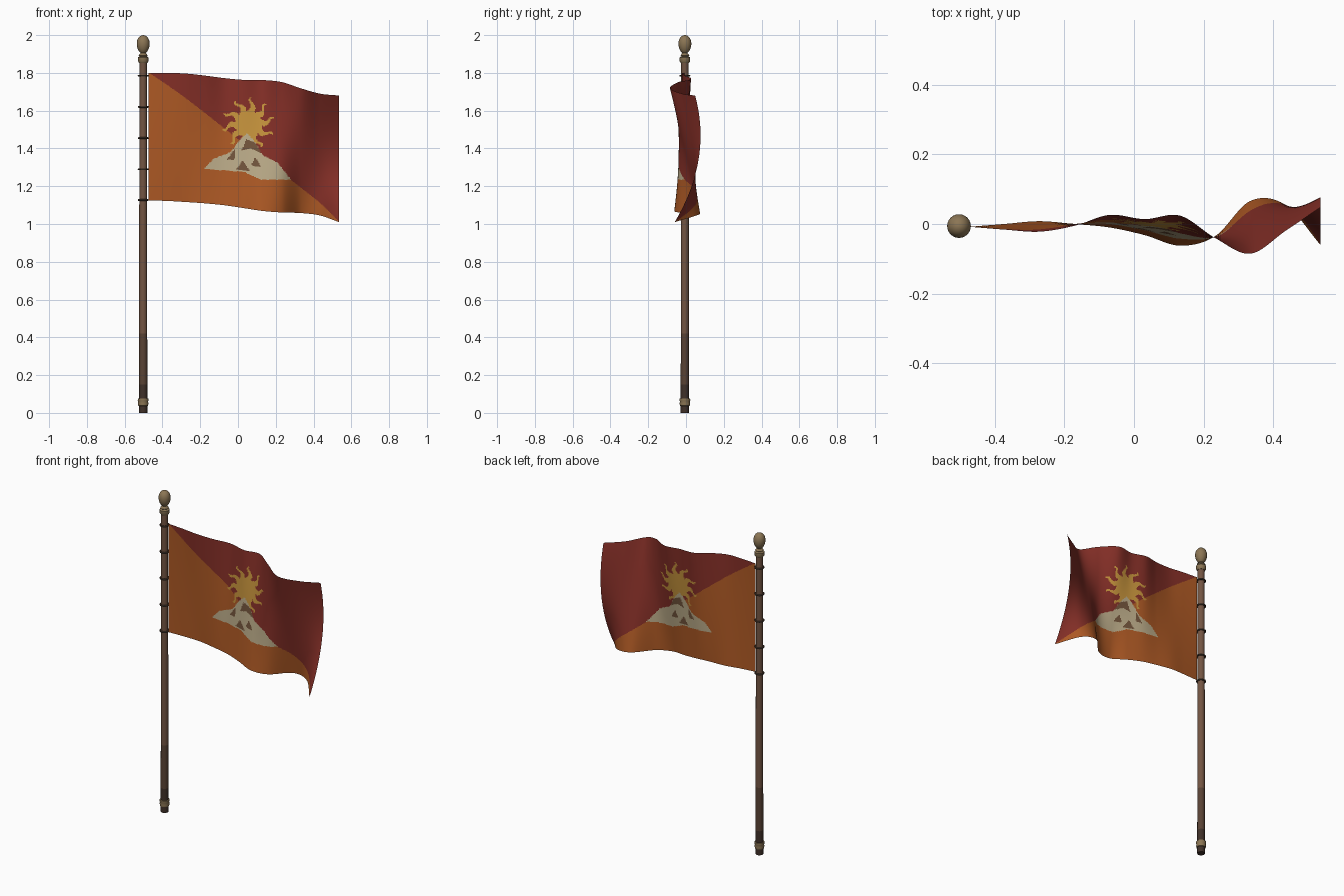
import bpy, bmesh, math
from mathutils import Vector

cube = bpy.data.objects.get("Cube")
if cube:
    bpy.data.objects.remove(cube, do_unlink=True)


def material(name, rgb):
    m = bpy.data.materials.new(name)
    m.use_nodes = True
    m.diffuse_color = (*rgb, 1)
    bsdf = m.node_tree.nodes["Principled BSDF"]
    bsdf.inputs["Base Color"].default_value = (*rgb, 1)
    bsdf.inputs["Roughness"].default_value = 0.8
    return m


orange = material("orange cloth", (0.42, 0.10, 0.018))
red = material("red cloth", (0.23, 0.028, 0.02))
gold = material("sun gold", (0.56, 0.29, 0.045))
cream = material("snow cream", (0.50, 0.41, 0.25))
rock = material("rock brown", (0.17, 0.09, 0.045))
wood = material("pole wood", (0.17, 0.09, 0.055))
mid_wood = material("shaded wood", (0.10, 0.055, 0.035))
dark_wood = material("dark wood", (0.05, 0.03, 0.022))
brass = material("old brass", (0.26, 0.18, 0.09))
iron = material("ring metal", (0.07, 0.045, 0.03))

POLE = Vector((-0.502, -0.006, 0))


def finish(name, bm, mats, angle=40):
    mesh = bpy.data.meshes.new(name)
    bm.to_mesh(mesh)
    bm.free()
    ob = bpy.data.objects.new(name, mesh)
    bpy.context.collection.objects.link(ob)
    for m in mats:
        mesh.materials.append(m)
    bpy.ops.object.select_all(action="DESELECT")
    ob.select_set(True)
    bpy.context.view_layer.objects.active = ob
    bpy.ops.object.shade_smooth_by_angle(angle=math.radians(angle))
    return ob


def lathe(name, profile, mats, sides=24, closed=False, rule=None):
    """Spin (radius, height) points round the pole axis."""
    bm = bmesh.new()
    pts = profile + profile[:1] if closed else profile
    verts = [bm.verts.new(POLE + Vector((r, 0, z))) for r, z in pts]
    edges = [bm.edges.new(pair) for pair in zip(verts, verts[1:])]
    bmesh.ops.spin(bm, geom=verts + edges, cent=POLE, axis=(0, 0, 1),
                   angle=math.tau, steps=sides, use_duplicate=False)
    bmesh.ops.remove_doubles(bm, verts=bm.verts, dist=0.00005)
    bmesh.ops.recalc_face_normals(bm, faces=bm.faces)
    if rule:
        for f in bm.faces:
            f.material_index = rule(f.calc_center_median())
    return finish(name, bm, mats)


# Pole, darkening towards the ground
lathe("pole", [(0, 0), (0.022, 0), (0.022, 0.15), (0.0215, 0.42), (0.02, 1.87), (0, 1.87)],
      [wood, mid_wood, dark_wood],
      rule=lambda c: 2 if c.z < 0.15 else 1 if c.z < 0.42 else 0)

# Egg-shaped finial on a turned neck
egg = [(0.034 * math.sin(t) * (1 + 0.1 * math.cos(t)), 1.95 + 0.05 * -math.cos(math.pi - t))
       for t in (math.pi * i / 14 for i in range(13))]
lathe("finial", egg + [(0.018, 1.9), (0.024, 1.893), (0.019, 1.888), (0.028, 1.882),
                       (0.028, 1.862), (0.022, 1.853), (0, 1.853)], [brass])

# Brass collar near the foot
lathe("foot_collar", [(0.02, 0.036), (0.026, 0.038), (0.028, 0.05), (0.026, 0.06),
                      (0.029, 0.066), (0.028, 0.075), (0.02, 0.077)], [brass])

# Rings that hold the cloth
for i, height in enumerate((1.785, 1.62, 1.455, 1.29, 1.127)):
    ring = [(0.024 + 0.005 * math.cos(a), height + 0.005 * math.sin(a))
            for a in (math.tau * k / 8 for k in range(8))]
    lathe(f"flag_ring_{i + 1}", ring, [iron], closed=True)

# Flag shape in thousandths, from the pole to the free edge
TOP_Y = [-8, -16, -22, -5, 26, 14, 24, -40, -85, -20, 48]
MID_Y = [-8, -8, -6, 0, 8, -8, -20, -38, -5, 38, 67]
LOW_Y = [-8, 0, 8, 0, -10, -32, -62, -35, 66, 55, -60]
TOP_Z = [1800, 1800, 1796, 1785, 1772, 1763, 1762, 1751, 1718, 1690, 1680]
LOW_Z = [1125, 1122, 1116, 1109, 1099, 1084, 1069, 1061, 1058, 1045, 1010]


def smooth(row, u):
    """Catmull-Rom curve through evenly spaced values."""
    n = len(row) - 1
    i = min(int(u * n), n - 1)
    t = u * n - i
    b, c = row[i], row[i + 1]
    a = row[i - 1] if i else 2 * b - c
    d = row[i + 2] if i + 2 <= n else 2 * c - b
    return (b + t * (c - a + t * (2 * a - 5 * b + 4 * c - d
            + t * (3 * (b - c) + d - a))) / 2) / 1000


def cloth(u, v):
    low, mid, top = (smooth(r, u) for r in (LOW_Y, MID_Y, TOP_Y))
    y = low * (1 - v) * (1 - 2 * v) + mid * 4 * v * (1 - v) + top * v * (2 * v - 1)
    z0, z1 = smooth(LOW_Z, u), smooth(TOP_Z, u)
    return Vector((-0.473 + 1.008 * u, y, z0 + (z1 - z0) * v))


# Emblem outlines as (x, z)
MOUNTAIN = [(-.18, 1.293), (-.13, 1.345), (-.04, 1.38), (.013, 1.45), (.05, 1.48), (.093, 1.43),
            (.13, 1.365), (.21, 1.325), (.28, 1.235), (.12, 1.235), (.035, 1.275)]
ROCKS = [[(.045, 1.45), (.02, 1.39), (.07, 1.4), (.13, 1.37), (.09, 1.43)],
         [(-.06, 1.34), (-.015, 1.4), (-.02, 1.34)],
         [(-.01, 1.29), (.025, 1.335), (.065, 1.28)],
         [(.07, 1.31), (.09, 1.355), (.125, 1.3)]]


def inside(poly, x, z):
    hit = False
    for (x0, z0), (x1, z1) in zip(poly, poly[1:] + poly[:1]):
        if (z0 > z) != (z1 > z) and x < x0 + (z - z0) * (x1 - x0) / (z1 - z0):
            hit = not hit
    return hit


def in_sun(x, z):
    dx, dz = x - 0.055, z - 1.53
    r = math.hypot(dx, dz)
    if r < 0.07:
        return True
    step = math.tau / 10
    bend = 0.12 * math.sin((r - 0.07) * 80)
    a = (math.atan2(dz, dx) - math.radians(8) + bend + step / 2) % step - step / 2
    return r < 0.14 and abs(a) * r < 0.018 - 0.2 * (r - 0.07)


def cloth_colour(u, v, p):
    if inside(MOUNTAIN, p.x, p.z):
        return 4 if any(inside(r, p.x, p.z) for r in ROCKS) else 3
    if in_sun(p.x, p.z):
        return 2
    return 1 if u + v > 1 else 0


# Waving flag with its painted emblem
N = 170
bm = bmesh.new()
grid = [[bm.verts.new(cloth(i / N, j / N)) for j in range(N + 1)] for i in range(N + 1)]
for i in range(N):
    for j in range(N):
        f = bm.faces.new((grid[i][j], grid[i + 1][j], grid[i + 1][j + 1], grid[i][j + 1]))
        f.material_index = cloth_colour((i + .5) / N, (j + .5) / N, f.calc_center_median())
finish("flag", bm, [orange, red, gold, cream, rock], angle=80)
